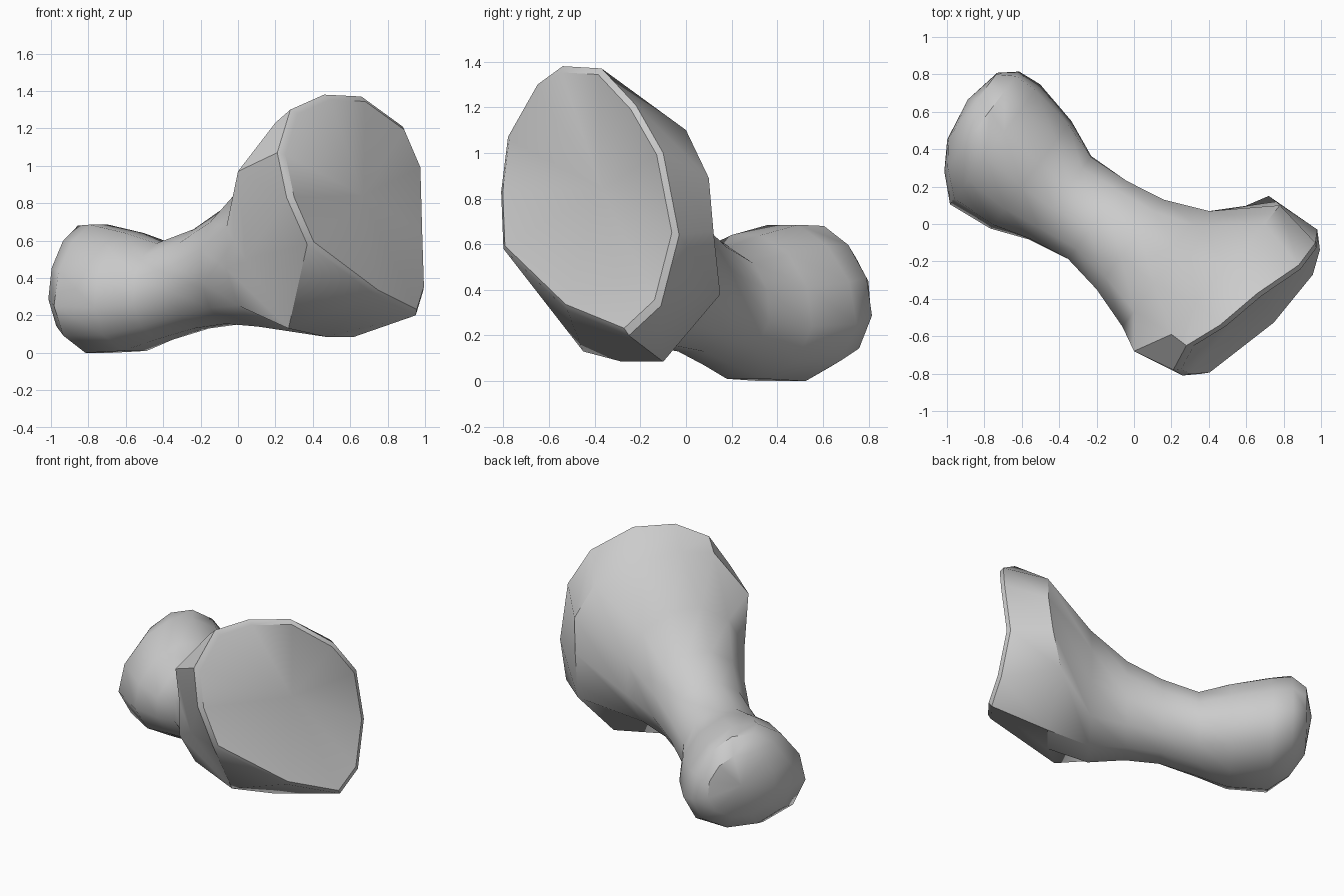
import bpy, bmesh
from math import sin, cos, radians
from mathutils import Vector

cube = bpy.data.objects.get("Cube")
if cube:
    bpy.data.objects.remove(cube, do_unlink=True)

SIDES = 12
ALONG = Vector((0.8, -0.6, 0))    # shaft direction, small knob to flared head
ACROSS = Vector((0.6, 0.8, 0))
UP = Vector((0, 0, 1))

grey = bpy.data.materials.new("bone_grey")
grey.use_nodes = True
grey.diffuse_color = (0.6, 0.6, 0.6, 1)
grey.node_tree.nodes["Principled BSDF"].inputs["Base Color"].default_value = (0.6, 0.6, 0.6, 1)

# Rim of the flared head, and the shoulder behind it, both from the top round
rim = [Vector(p) for p in (
    (.46, -.54, 1.38), (.66, -.37, 1.37), (.88, -.22, 1.21), (.97, -.1, 1),
    (.98, -.03, .64), (.99, -.11, .33), (.95, -.25, .2), (.73, -.52, .31),
    (.37, -.8, .58), (.26, -.81, .83), (.21, -.78, 1.07), (.28, -.65, 1.3))]
shoulder = [Vector(p) for p in (
    (.33, -.42, 1.27), (.5, -.22, 1.24), (.7, 0, 1.1), (.78, .1, .89),
    (.76, .12, .66), (.72, .15, .38), (.62, -.1, .085), (.47, -.28, .085),
    (.27, -.45, .13), (.04, -.57, .5), (0, -.68, .97), (.2, -.59, 1.23))]

# Shaft and knob sections: distance along, right, left, bottom, top, pinch of the top
sections = (
    (.28, -.49, .31, .14, .98, 0), (.05, -.41, .21, .155, .78, 0),
    (-.17, -.37, .17, .13, .66, 0), (-.4, -.41, .16, .07, .585, .04),
    (-.6, -.48, .24, .01, .64, .14), (-.85, -.5, .29, 0, .685, .2),
    (-.98, -.38, .28, .06, .68, .18), (-1.07, -.24, .21, .17, .59, .1))


def section_ring(along, right, left, bottom, top, pinch):
    """Faceted oval across the shaft, narrower towards its top."""
    ring = []
    for k in range(SIDES):
        a = radians(360 / SIDES * (k - 0.5))
        half_width = (left - right) / 2 * (1 - pinch * cos(a))
        across = (left + right) / 2 + half_width * sin(a)
        height = (top + bottom) / 2 + (top - bottom) / 2 * cos(a) / cos(radians(15))
        ring.append(ALONG * along + ACROSS * across + UP * height)
    return ring


# Dished front of the head, with a narrow raised lip inside the rim
dish_centre = Vector((.67, -.37, .84))
lip = [p.lerp(dish_centre, 0.05) + ALONG * 0.025 for p in rim]
rings = [lip, rim, shoulder] + [section_ring(*s) for s in sections]

# Loft the rings and close both ends with fans
bm = bmesh.new()
loops = [[bm.verts.new(p) for p in ring] for ring in rings]
front_tip = bm.verts.new(dish_centre)
back_tip = bm.verts.new(ALONG * -1.11 + UP * 0.4)
for k in range(SIDES):
    n = (k + 1) % SIDES
    for a, b in zip(loops, loops[1:]):
        bm.faces.new((a[k], a[n], b[n], b[k]))
    bm.faces.new((front_tip, loops[0][n], loops[0][k]))
    bm.faces.new((back_tip, loops[-1][k], loops[-1][n]))
bmesh.ops.recalc_face_normals(bm, faces=bm.faces)

mesh = bpy.data.meshes.new("bone")
bm.to_mesh(mesh)
bm.free()
mesh.materials.append(grey)
bone = bpy.data.objects.new("bone", mesh)
bpy.context.collection.objects.link(bone)

bpy.ops.object.select_all(action='DESELECT')
bone.select_set(True)
bpy.context.view_layer.objects.active = bone
bpy.ops.object.shade_smooth_by_angle(angle=radians(39))
